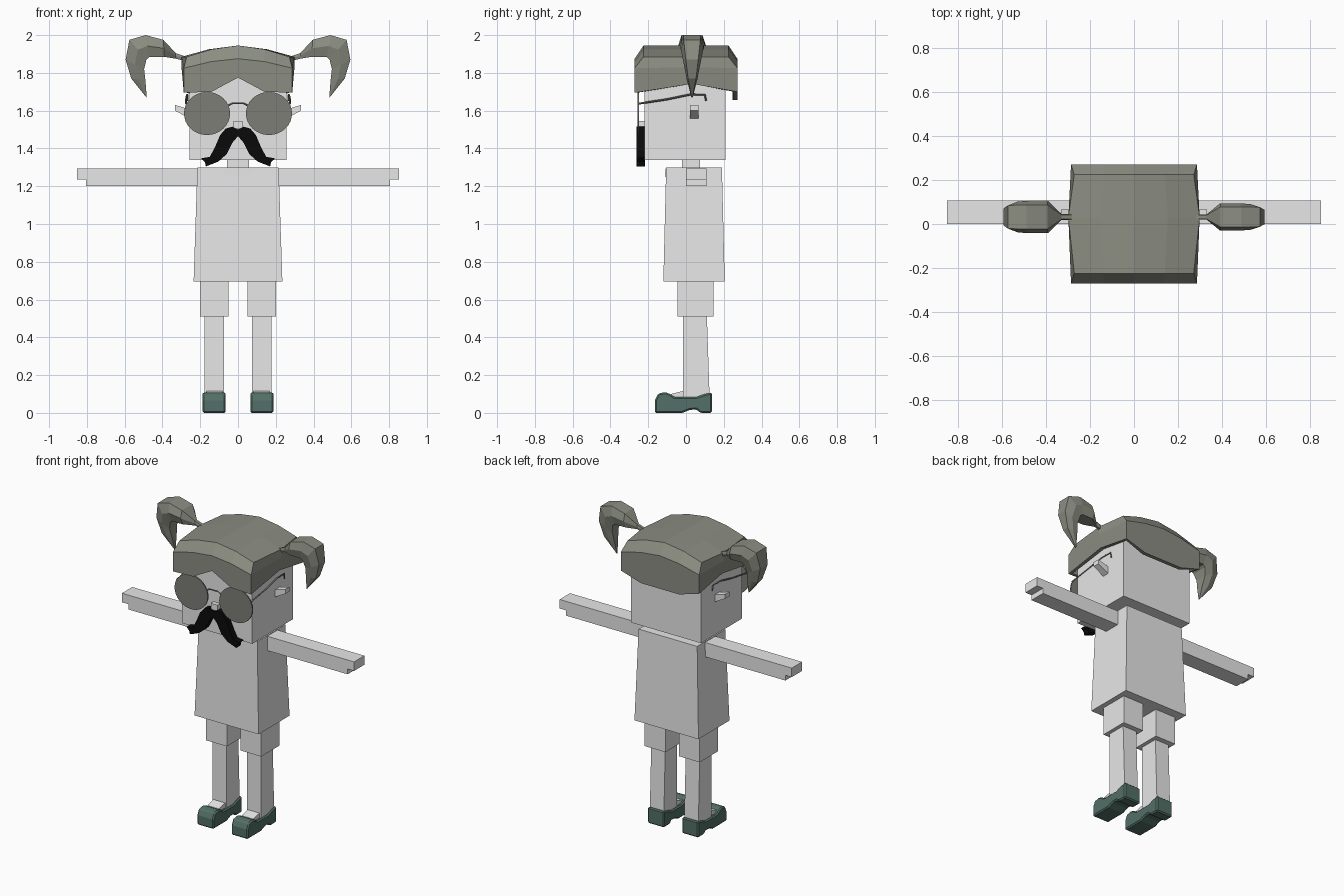
import bpy, bmesh, math
from mathutils import Vector

if "Cube" in bpy.data.objects:
    bpy.data.objects.remove(bpy.data.objects["Cube"], do_unlink=True)


def material(name, rgb):
    m = bpy.data.materials.new(name)
    m.use_nodes = True
    m.diffuse_color = (*rgb, 1)
    m.node_tree.nodes["Principled BSDF"].inputs["Base Color"].default_value = (*rgb, 1)
    return m


PLAIN = material("light grey", (0.8, 0.8, 0.8))
HAIR = material("olive grey", (0.26, 0.27, 0.225))
GLASS = material("lens grey", (0.2, 0.205, 0.18))
BLACK = material("black", (0.003, 0.003, 0.003))
SHOE = material("dark green", (0.085, 0.16, 0.135))
SIDES = (("left", 1), ("right", -1))


def finish(name, bm, mat):
    bmesh.ops.recalc_face_normals(bm, faces=bm.faces)
    me = bpy.data.meshes.new(name)
    bm.to_mesh(me)
    bm.free()
    me.materials.append(mat)
    ob = bpy.data.objects.new(name, me)
    bpy.context.collection.objects.link(ob)
    return ob


def loft(name, rings, mat, caps=True):
    """Join rings of equal length into a skin."""
    bm = bmesh.new()
    rows = [[bm.verts.new(p) for p in ring] for ring in rings]
    n = len(rows[0])
    for a, b in zip(rows, rows[1:]):
        for i in range(n):
            j = (i + 1) % n
            bm.faces.new((a[i], a[j], b[j], b[i]))
    if caps:
        bm.faces.new(rows[0])
        bm.faces.new(rows[-1])
    return finish(name, bm, mat)


def rect(x0, x1, y0, y1, z):
    return [(x0, y0, z), (x1, y0, z), (x1, y1, z), (x0, y1, z)]


def box(name, x, y, z, mat=PLAIN):
    return loft(name, [rect(*x, *y, z[0]), rect(*x, *y, z[1])], mat)


def prism_y(name, pts, y0, y1, mat):
    return loft(name, [[(x, y, z) for x, z in pts] for y in (y0, y1)], mat)


def prism_x(name, pts, x0, x1, mat):
    return loft(name, [[(x, y, z) for y, z in pts] for x in (x0, x1)], mat)


def wire(name, pts, radius, mat):
    cu = bpy.data.curves.new(name, "CURVE")
    cu.dimensions = "3D"
    cu.bevel_depth = radius
    cu.bevel_resolution = 0
    cu.use_fill_caps = True
    sp = cu.splines.new("POLY")
    sp.points.add(len(pts) - 1)
    for p, co in zip(sp.points, pts):
        p.co = (*co, 1)
    cu.materials.append(mat)
    bpy.context.collection.objects.link(bpy.data.objects.new(name, cu))


def span(s, a, b):
    return sorted((s * a, s * b))


# Body, neckline, neck and head
loft("torso", [rect(-.235, .235, -.12, .205, .695), rect(-.215, .215, -.105, .19, 1.3)], PLAIN)
arc = [math.pi * (1 + i / 8) for i in range(9)]
prism_y("neckline", [(.085 * math.cos(a), 1.295 + .045 * math.sin(a)) for a in arc],
        -.109, -.1, PLAIN)
box("neck", (-.058, .058), (-.02, .075), (1.28, 1.36))
box("head", (-.258, .258), (-.22, .21), (1.34, 1.82))
box("nose", (-.025, .025), (-.25, -.21), (1.505, 1.545))

# Limbs, ears and shoes
shoe_profile = [(-.165, 0), (-.165, .065), (-.148, .102), (-.11, .11), (-.085, .1), (-.06, .083),
                (.05, .083), (.1, .1), (.138, .108), (.138, 0), (.075, 0), (.055, .018),
                (.02, .016), (-.02, 0)]
for side, s in SIDES:
    box(side + "_arm", span(s, .2, .805), (0, .108), (1.2, 1.295))
    box(side + "_fingers", span(s, .8, .852), (0, .108), (1.235, 1.295))
    box(side + "_shorts_leg", span(s, .05, .202), (-.045, .145), (.51, .72))
    x = span(s, .075, .178)
    loft(side + "_leg", [rect(*x, -.015, .125, .08), rect(*x, -.015, .11, .53)], PLAIN)
    prism_x(side + "_foot", [(-.09, .06), (-.08, .1), (-.02, .115), (.12, .1), (.12, .06)],
            s * .083, s * .168, PLAIN)
    shoe = prism_x(side + "_shoe", shoe_profile, s * .065, s * .187, SHOE)
    bev = shoe.modifiers.new("rounding", "BEVEL")
    bev.width = .008
    bev.segments = 1
    prism_y(side + "_ear", [(s * .25, 1.605), (s * .333, 1.63), (s * .333, 1.6), (s * .25, 1.555)],
            .02, .065, PLAIN)

# Hair cap: arched strips across the head, with a notched fringe
bm = bmesh.new()
columns = []
#       x, crown x, fringe, lower crown, upper crown, nape
for x, xt, fringe, low, high, nape in ((-.287, -.272, 1.695, 1.825, 1.885, 1.7),
                                       (-.14, -.14, 1.7, 1.86, 1.925, 1.656),
                                       (0, 0, 1.775, 1.875, 1.945, 1.656),
                                       (.14, .14, 1.7, 1.86, 1.925, 1.656),
                                       (.287, .272, 1.695, 1.825, 1.885, 1.7)):
    mid = 1.1 * xt
    pts = [(x, -.272, fringe), (x, -.272, low), (xt, -.225, high), (mid, .03, high),
           (xt, .225, high), (x, .272, low), (x, .272, nape)]
    columns.append([bm.verts.new(p) for p in pts])
for a, b in zip(columns, columns[1:]):
    for i in range(6):
        bm.faces.new((a[i], a[i + 1], b[i + 1], b[i]))
for c in (columns[0], columns[-1]):
    m = bm.verts.new((c[0].co.x, .03, 1.742))
    r = bm.verts.new((c[3].co.x, .03, 1.83))
    bm.faces.new((c[0], c[1], r, m))
    bm.faces.new((c[1], c[2], c[3], r))
    bm.faces.new((c[3], c[4], c[5], r))
    bm.faces.new((r, c[5], c[6], m))
cap = finish("hair_cap", bm, HAIR)
sol = cap.modifiers.new("thickness", "SOLIDIFY")
sol.thickness = .025
sol.offset = -1

# Pigtails: outer x, outer z, inner x, inner z, relative width
tail = [(.27, 1.885, .27, 1.86, .18), (.33, 1.905, .33, 1.875, .18), (.395, 1.975, .39, 1.885, 1),
        (.49, 2, .47, 1.885, 1), (.575, 1.975, .485, 1.87, .95), (.595, 1.87, .497, 1.82, .7),
        (.565, 1.77, .49, 1.76, .45), (.487, 1.672, .483, 1.67, .06)]
for (side, s), half in zip(SIDES, (.062, .074)):
    rings = []
    for xo, zo, xi, zi, w in tail:
        ring = []
        for t, f in ((0, -.75), (.5, -1), (1, -.75), (1, .75), (.5, 1), (0, .75)):
            ring.append((s * (xo + (xi - xo) * t), .032 + f * w * half, zo + (zi - zo) * t))
        rings.append(ring)
    loft(side + "_pigtail", rings, HAIR)

# Glasses
for side, s in SIDES:
    disc = [(s * .164 + .122 * math.cos(a), 1.585 + .114 * math.sin(a))
            for a in (math.tau * i / 32 for i in range(32))]
    prism_y(side + "_lens", disc, -.257, -.249, GLASS)
    wire(side + "_temple", [(s * .275, -.252, 1.637), (s * .275, -.1, 1.66), (s * .27, .02, 1.685),
                            (s * .268, .1, 1.685), (s * .268, .106, 1.652)], .005, GLASS)
wire("glasses_bridge", [(-.05, -.253, 1.628), (-.03, -.253, 1.639), (.03, -.253, 1.639),
                        (.05, -.253, 1.628)], .005, GLASS)

# Moustache
half = [(0, 1.5), (.03, 1.515), (.065, 1.505), (.095, 1.47), (.125, 1.4), (.15, 1.355), (.195, 1.348),
        (.175, 1.328), (.17, 1.305), (.105, 1.33), (.06, 1.37), (.03, 1.43), (0, 1.465)]
for side, s in SIDES:
    prism_y(side + "_moustache", [(s * x, z) for x, z in half], -.262, -.216, BLACK)
